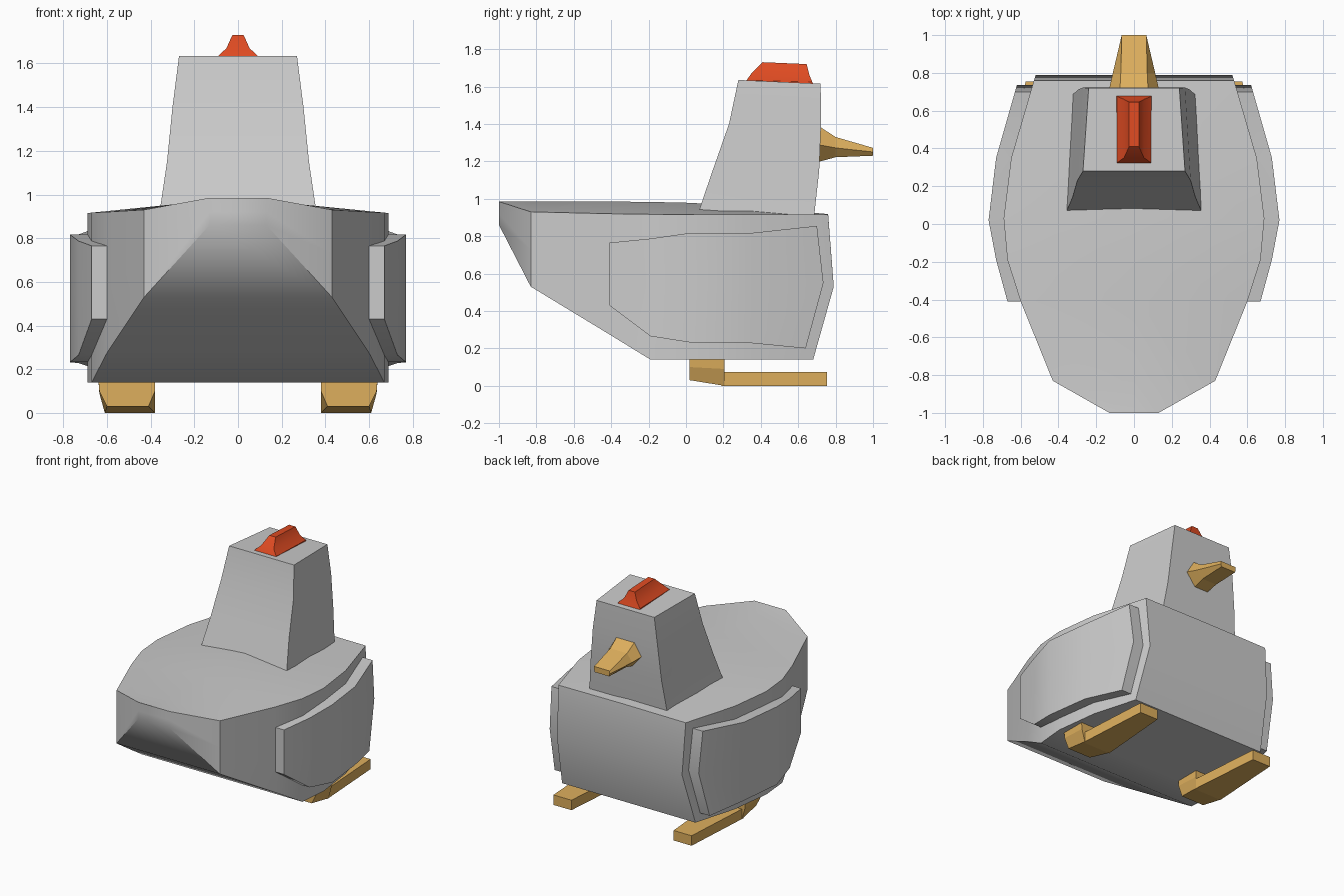
import bpy, bmesh
from math import radians

if "Cube" in bpy.data.objects:
    bpy.data.objects.remove(bpy.data.objects["Cube"])


def material(name, rgb):
    m = bpy.data.materials.new(name)
    m.diffuse_color = (*rgb, 1)
    m.use_nodes = True
    m.node_tree.nodes["Principled BSDF"].inputs["Base Color"].default_value = m.diffuse_color
    return m


gold = material("gold", (0.73, 0.43, 0.11))
red = material("red", (0.74, 0.07, 0.016))


def loft(name, rings, mat=None, split=None, mirror=False, smooth=0):
    """Skin closed rings of points, cap both ends, optionally crease the last cap."""
    bm = bmesh.new()
    vs = [[bm.verts.new(p) for p in r] for r in rings]
    n = len(rings[0])
    for a, b in zip(vs, vs[1:]):
        for i in range(n):
            j = (i + 1) % n
            bm.faces.new((a[i], a[j], b[j], b[i]))
    bm.faces.new(vs[0][::-1])
    cap = bm.faces.new(vs[-1])
    if split:
        bmesh.utils.face_split(cap, vs[-1][split[0]], vs[-1][split[1]])
    bmesh.ops.recalc_face_normals(bm, faces=bm.faces)
    me = bpy.data.meshes.new(name)
    bm.to_mesh(me)
    bm.free()
    ob = bpy.data.objects.new(name, me)
    bpy.context.collection.objects.link(ob)
    if mat:
        me.materials.append(mat)
    if mirror:
        ob.modifiers.new("mirror", "MIRROR")
    if smooth:
        bpy.ops.object.select_all(action='DESELECT')
        ob.select_set(True)
        bpy.context.view_layer.objects.active = ob
        bpy.ops.object.shade_smooth_by_angle(angle=radians(smooth))
    return ob


def symmetric(half):
    """Complete a right-hand half outline with its mirror image."""
    return half + [(-x, y, z) for x, y, z in reversed(half) if x > 0]


# Body: y, half width, bottom, middle, top edge, top centre
stations = [(-1, .13, .86, .92, .985, .985), (-.83, .43, .53, .73, .93, .985),
            (-.41, .60, .275, .55, .92, .985), (-.19, .67, .14, .53, .917, .983),
            (.03, .69, .14, .53, .915, .978), (.35, .65, .14, .53, .915, .955)]
body = [symmetric([(w, y, zb), (w, y, zm), (w, y, ze), (0, y, zc)])
        for y, w, zb, zm, ze, zc in stations]
body.append(symmetric([(.555, .68, .14), (.52, .79, .53), (.53, .76, .915), (0, .76, .918)]))
loft("body", body, split=(1, 5), smooth=35)

# Wings: raised side panels; y of low/middle/high points, outer x of each, low z, high z
panels = [((-.41,) * 3, (.67,) * 3, .43, .765), ((-.19,) * 3, (.73,) * 3, .265, .787),
          ((.02,) * 3, (.77,) * 3, .232, .817), ((.35,) * 3, (.73,) * 3, .228, .817),
          ((.64, .735, .70), (.645, .62, .63), .2, .855)]
wing = []
for ys, xs, lo, hi in panels:
    outer = list(zip(xs, ys, (lo, .55, hi)))
    wing.append(outer + [(x - .1, y, z) for x, y, z in reversed(outer)])
loft("wings", wing, split=(1, 4), mirror=True, smooth=30)

# Neck and head: z back, z front, y back, y front, half width back, half width front
head = [(.88, .86, .05, .68, .365, .33), (1.15, 1.15, .142, .712, .325, .295),
        (1.40, 1.40, .23, .722, .30, .27), (1.635, 1.615, .28, .72, .27, .24)]
loft("head", [symmetric([(wb, yb, zb), (wf, yf, zf)])
              for zb, zf, yb, yf, wb, wf in head], smooth=30)

# Comb: same layout as the head
comb = [(1.61, 1.60, .31, .685, .095, .095), (1.635, 1.625, .325, .675, .09, .09),
        (1.67, 1.66, .35, .66, .053, .053), (1.73, 1.72, .41, .645, .026, .026)]
loft("comb", [symmetric([(wb, yb, zb), (wf, yf, zf)])
              for zb, zf, yb, yf, wb, wf in comb], mat=red, smooth=30)

# Beak: y, then (half width, z) for bottom, middle and top
beak = [(.70, (.055, 1.195), (.135, 1.29), (.075, 1.395)),
        (.80, (.06, 1.222), (.112, 1.272), (.07, 1.33)),
        (1.0, (.06, 1.23), (.065, 1.25), (.065, 1.272))]
loft("beak", [symmetric([(w, y, z) for w, z in pts]) for y, *pts in beak], mat=gold)


# Feet: flat toe slabs tapering forward, with a heel block rising into the body
def slab(y, x0, x1, z0, z1):
    return [(x0, y, z0), (x1, y, z0), (x1, y, z1), (x0, y, z1)]


loft("feet", [slab(.19, .38, .61, 0, .075), slab(.755, .425, .575, 0, .075)],
     mat=gold, mirror=True)
heel = [(.03, 0, .41, .60, .38, .61), (.10, .09, .38, .635, .38, .635),
        (.16, .16, .38, .64, .38, .64)]
loft("heels", [[(a, .02, zb), (b, .02, zb), (d, .205, zf), (c, .205, zf)]
               for zb, zf, a, b, c, d in heel], mat=gold, mirror=True)
